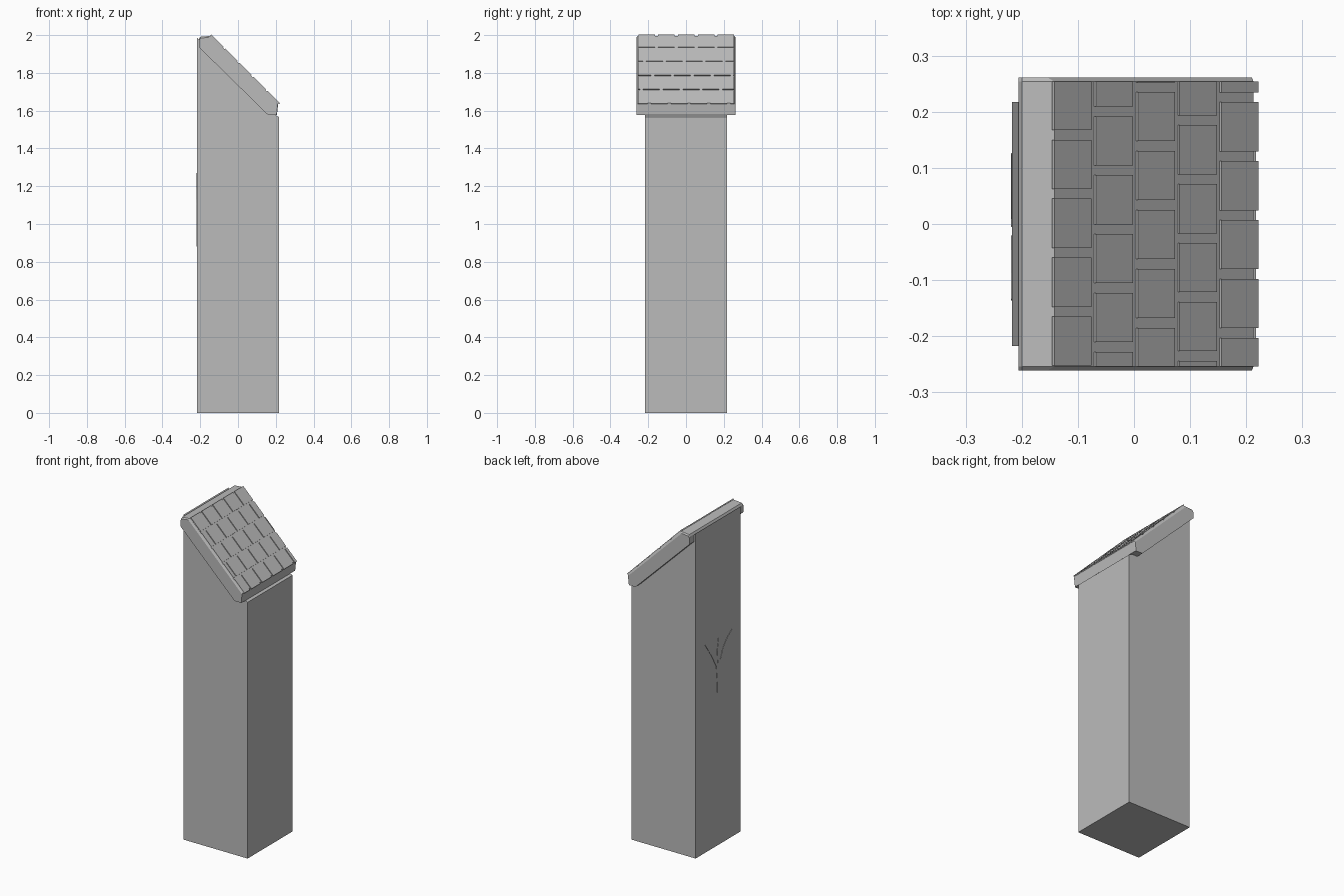
import bpy, bmesh
from mathutils import Vector

old = bpy.data.objects.get("Cube")
if old:
    bpy.data.objects.remove(old, do_unlink=True)

stone = bpy.data.materials.new("grey_stone")
stone.use_nodes = True
GREY = (0.5, 0.5, 0.5, 1)
stone.diffuse_color = GREY
stone.node_tree.nodes["Principled BSDF"].inputs["Base Color"].default_value = GREY


def loft(bm, rings):
    """Bridge matching rings of points and cap both ends."""
    loops = [[bm.verts.new(p) for p in ring] for ring in rings]
    n = len(loops[0])
    for a, b in zip(loops, loops[1:]):
        for i in range(n):
            j = (i + 1) % n
            bm.faces.new((a[i], a[j], b[j], b[i]))
    bm.faces.new(loops[0][::-1])
    bm.faces.new(loops[-1])


def finish(name, bm):
    bmesh.ops.recalc_face_normals(bm, faces=bm.faces)
    mesh = bpy.data.meshes.new(name)
    bm.to_mesh(mesh)
    bm.free()
    mesh.materials.append(stone)
    obj = bpy.data.objects.new(name, mesh)
    bpy.context.collection.objects.link(obj)
    return obj


def section(profile, y):
    return [(x, y, z) for x, z in profile]


HALF = 0.217

# Square shaft with a sloping top
bm = bmesh.new()
shaft = [(-HALF, 0), (HALF, 0), (HALF, 1.567), (0.19, 1.58), (-HALF, 1.987)]
loft(bm, [section(shaft, -HALF), section(shaft, HALF)])
finish("shaft", bm)

# Roof slab with chamfered side edges
EDGE, SIDE, DEPTH = 0.254, 0.261, 0.0045
inner = [(-0.206, 1.935), (-0.206, 1.98), (-0.2, 1.991), (-0.142, 1.996),
         (0.213, 1.641), (0.206, 1.577), (0.159, 1.577)]
outer = [(-0.206, 1.935), (-0.206, 1.973), (-0.2, 1.983), (-0.154, 1.989),
         (0.21, 1.631), (0.204, 1.577), (0.159, 1.577)]
bm = bmesh.new()
loft(bm, [section(outer, -SIDE), section(inner, -EDGE),
          section(inner, EDGE), section(outer, SIDE)])
finish("roof_slab", bm)

# Staggered rows of raised roof tiles
PITCH, TILE, ROW, LENGTH = 0.105, 0.0875, 0.0745, 0.066
TOP = 1.861
bm = bmesh.new()
for row, start in enumerate((0.255, 0.297, 0.34, 0.281, 0.322)):
    x0 = -0.142 + row * ROW
    x1 = x0 + LENGTH
    tile = [(x0, TOP - x0), (x1, TOP - x1),
            (x1 - DEPTH, TOP - x1 - DEPTH), (x0 - DEPTH, TOP - x0 - DEPTH)]
    y = start
    while y > -EDGE:
        low, high = max(y - TILE, -EDGE), min(y, EDGE)
        if high - low > 0.001:
            loft(bm, [section(tile, low), section(tile, high)])
        y -= PITCH
finish("roof_tiles", bm)

# Thin branching crack on the tall side, as tapered strips
cracks = {
    "crack_stem": [(0.005, 0.88), (0.005, 0.98), (0.015, 1.1), (0.06, 1.18), (0.125, 1.27)],
    "crack_middle": [(0.003, 1.115), (0.006, 1.19), (-0.004, 1.27)],
    "crack_branch": [(-0.022, 1.13), (-0.05, 1.19), (-0.09, 1.235), (-0.135, 1.27)],
}
for name, path in cracks.items():
    pts = [Vector(p) for p in path]
    bm = bmesh.new()
    rings = []
    for i, p in enumerate(pts):
        along = (pts[min(i + 1, len(pts) - 1)] - pts[max(i - 1, 0)]).normalized()
        width = 0.0015 if i in (0, len(pts) - 1) else 0.004
        side = Vector((-along.y, along.x)) * width
        a, b = p + side, p - side
        rings.append([(-HALF + 0.001, a.x, a.y), (-HALF - 0.002, a.x, a.y),
                      (-HALF - 0.002, b.x, b.y), (-HALF + 0.001, b.x, b.y)])
    loft(bm, rings)
    finish(name, bm)
